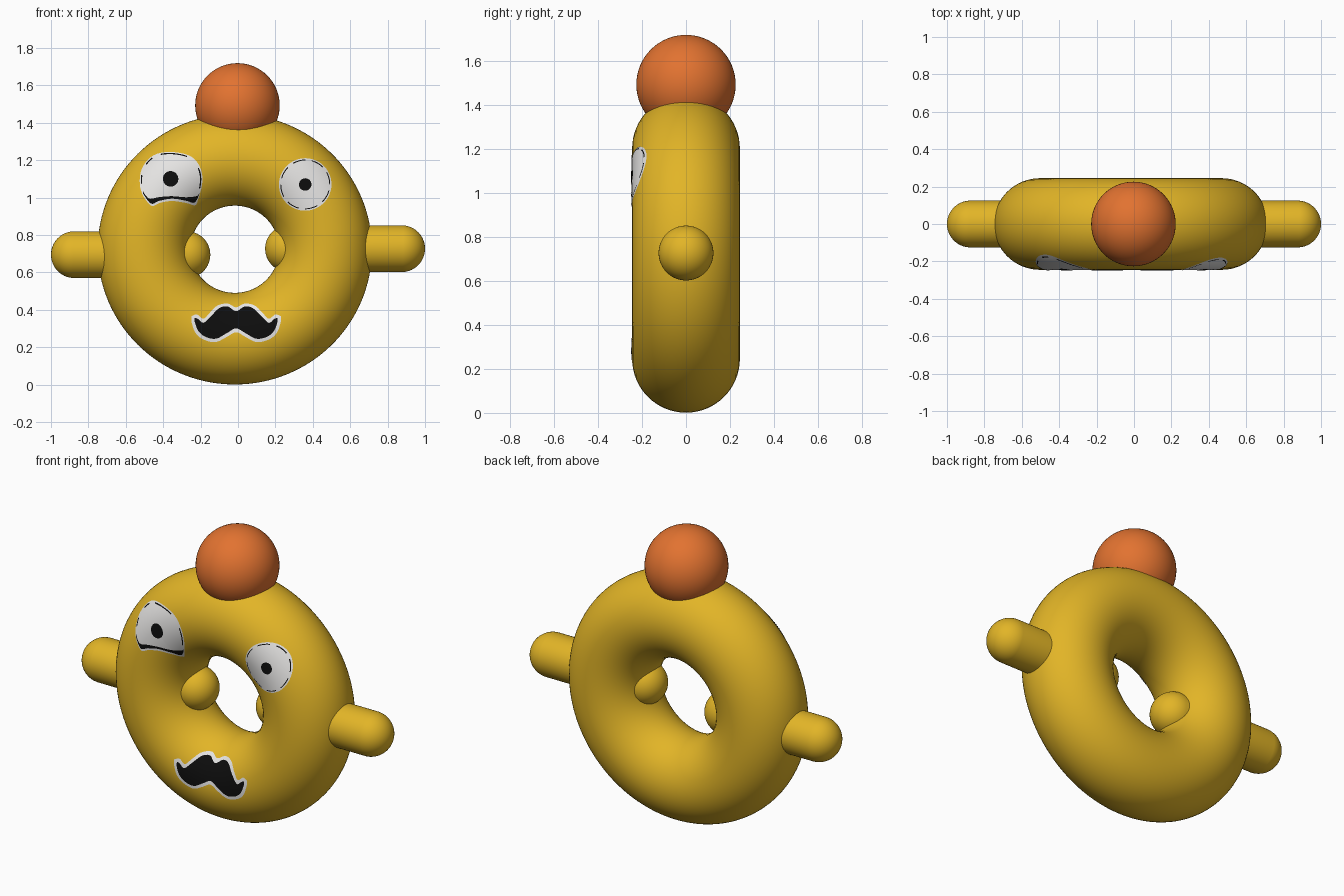
import bpy, bmesh, math
from mathutils import Matrix, Vector

if "Cube" in bpy.data.objects:
    bpy.data.objects.remove(bpy.data.objects["Cube"])

CX, CZ, MAJOR, MINOR, SX = -0.017, 0.724, 0.478, 0.245, 1.014


def material(name, rgb):
    m = bpy.data.materials.new(name)
    m.diffuse_color = (*rgb, 1)
    m.use_nodes = True
    m.node_tree.nodes["Principled BSDF"].inputs["Base Color"].default_value = m.diffuse_color
    return m


YELLOW = material("golden yellow", (0.76, 0.46, 0.02))
ORANGE = material("orange", (0.76, 0.17, 0.03))
WHITE = material("white", (0.82, 0.81, 0.80))
BLACK = material("black", (0.004, 0.004, 0.004))


def finish(name, bm, mat):
    me = bpy.data.meshes.new(name)
    bm.to_mesh(me)
    bm.free()
    me.materials.append(mat)
    for p in me.polygons:
        p.use_smooth = True
    ob = bpy.data.objects.new(name, me)
    bpy.context.collection.objects.link(ob)
    return ob


def on_ring(x, z, off):
    """Point on the front of the ring above (x, z), lifted by off."""
    u, w = (x - CX) / SX, z - CZ
    rho = math.hypot(u, w)
    d = rho - MAJOR
    y = -math.sqrt(max(MINOR ** 2 - d * d, 0))
    n = Vector((d * u / rho, y, d * w / rho)).normalized()
    return Vector((x, y, z)) + n * off


def sheet(name, rows, mat, off):
    """Grid of (x, z) points laid onto the ring as a thin skin."""
    bm = bmesh.new()
    g = [[bm.verts.new(on_ring(x, z, off)) for x, z in r] for r in rows]
    for a, b in zip(g, g[1:]):
        for i in range(len(a) - 1):
            bm.faces.new((a[i], a[i + 1], b[i + 1], b[i]))
    bmesh.ops.remove_doubles(bm, verts=bm.verts, dist=1e-5)
    bm.normal_update()
    bmesh.ops.reverse_faces(bm, faces=[f for f in bm.faces if f.normal.y > 0])
    return finish(name, bm, mat)


def smooth(pts, n=5, closed=False):
    """Smooth curve through the points."""
    P = [Vector(p) for p in pts]
    c, out = len(P), []
    at = (lambda i: P[i % c]) if closed else (lambda i: P[min(max(i, 0), c - 1)])
    for i in range(c if closed else c - 1):
        p0, p1, p2, p3 = (at(i + k) for k in (-1, 0, 1, 2))
        for s in range(n):
            t = s / n
            out.append(0.5 * (2 * p1 + (p2 - p0) * t + (2 * p0 - 5 * p1 + 4 * p2 - p3) * t * t
                              + (3 * p1 - p0 - 3 * p2 + p3) * t ** 3))
    out.append(P[0] if closed else P[-1])
    return out


def blend(a, b, n):
    return [[p.lerp(q, k / n) for p, q in zip(a, b)] for k in range(n + 1)]


def patch(name, outline, centre, mat, off, inner=0.0, outer=1.0):
    """Filled outline, or a band of it, scaled about its centre."""
    c = Vector(centre)
    sheet(name, blend([c + (p - c) * inner for p in outline],
                      [c + (p - c) * outer for p in outline], 8), mat, off)


def circle(cx, cz, r, n=48):
    return [Vector((cx + r * math.cos(2 * math.pi * i / n),
                    cz + r * math.sin(2 * math.pi * i / n))) for i in range(n + 1)]


def strip(name, top, bottom, mat, off):
    sheet(name, blend(smooth(top), smooth(bottom), 6), mat, off)


# Ring body
bm = bmesh.new()
NU, NV = 128, 64
grid = []
for i in range(NU):
    a = 2 * math.pi * i / NU
    row = []
    for j in range(NV):
        b = 2 * math.pi * j / NV
        r = MAJOR + MINOR * math.cos(b)
        row.append(bm.verts.new((CX + SX * r * math.cos(a), MINOR * math.sin(b),
                                 CZ + r * math.sin(a))))
    grid.append(row)
for i in range(NU):
    for j in range(NV):
        k, l = (i + 1) % NU, (j + 1) % NV
        bm.faces.new((grid[i][j], grid[k][j], grid[k][l], grid[i][l]))
bmesh.ops.recalc_face_normals(bm, faces=bm.faces)
finish("ring_body", bm, YELLOW)

# Ball on top
bm = bmesh.new()
bmesh.ops.create_uvsphere(bm, u_segments=64, v_segments=32, radius=0.226)
bmesh.ops.translate(bm, verts=bm.verts, vec=(-0.003, 0, 1.493))
finish("top_ball", bm, ORANGE)

# Arms: capsules that poke through into the hole
for name, x0, x1, z in (("left_arm", -1.0, -0.148, 0.695), ("right_arm", 0.145, 1.0, 0.727)):
    r = 0.125
    bm = bmesh.new()
    bmesh.ops.create_uvsphere(bm, u_segments=48, v_segments=25, radius=r)
    half = (x1 - x0) / 2 - r
    for v in bm.verts:
        v.co.z += math.copysign(half, v.co.z)
    bmesh.ops.transform(bm, verts=bm.verts, matrix=Matrix.Translation(((x0 + x1) / 2, 0, z))
                        @ Matrix.Rotation(math.pi / 2, 4, 'Y'))
    finish(name, bm, YELLOW)

# Left eye with a flattened lower lid
lc = (-0.355, 1.09)
left = smooth([(-0.524, 1.072), (-0.519, 1.136), (-0.487, 1.195), (-0.433, 1.233), (-0.353, 1.243),
               (-0.267, 1.227), (-0.219, 1.19), (-0.193, 1.131), (-0.193, 1.067), (-0.214, 0.992),
               (-0.23, 0.96), (-0.278, 0.972), (-0.353, 0.982), (-0.417, 0.972), (-0.46, 0.955),
               (-0.492, 0.987), (-0.513, 1.024)], 4, True)
patch("left_eye", left, lc, WHITE, 0.002)
patch("left_pupil", circle(-0.36, 1.10, 0.041), (-0.36, 1.10), BLACK, 0.004)
for i, (a, b) in enumerate(((0, 4), (7, 11), (13, 21), (26, 34))):
    patch(f"left_eye_line_{i}", left[a:b], lc, BLACK, 0.004, 0.92, 0.96)
strip("left_lower_lid",
      [(-0.508, 1.035), (-0.475, 0.995), (-0.42, 1.003), (-0.353, 1.008), (-0.28, 1.003),
       (-0.222, 1.01), (-0.207, 1.03)],
      [(-0.506, 1.02), (-0.465, 0.968), (-0.42, 0.983), (-0.353, 0.995), (-0.28, 0.985),
       (-0.235, 0.975), (-0.21, 1.015)], BLACK, 0.004)

# Right eye
rc = (0.359, 1.07)
right = circle(*rc, 0.14)
patch("right_eye", right, rc, WHITE, 0.002)
patch("right_pupil", circle(*rc, 0.033), rc, BLACK, 0.004)
for i in range(8):
    patch(f"right_eye_line_{i}", right[i * 6:i * 6 + 5], rc, BLACK, 0.004, 0.91, 0.945)


# Moustache: black shape with a white border, mirrored about its middle
def mirrored(half):
    m = -0.01
    return [(m - d, z) for d, z in reversed(half[1:])] + [(m + d, z) for d, z in half]


strip("moustache_border",
      mirrored([(0, 0.412), (0.045, 0.432), (0.10, 0.422), (0.14, 0.385), (0.175, 0.352),
                (0.21, 0.375), (0.24, 0.365)]),
      mirrored([(0, 0.28), (0.05, 0.255), (0.10, 0.23), (0.14, 0.23), (0.19, 0.25),
                (0.222, 0.285), (0.24, 0.34)]), WHITE, 0.002)
strip("moustache",
      mirrored([(0, 0.39), (0.045, 0.415), (0.09, 0.407), (0.135, 0.365), (0.175, 0.33),
                (0.203, 0.35), (0.222, 0.357)]),
      mirrored([(0, 0.30), (0.05, 0.275), (0.10, 0.248), (0.14, 0.248), (0.18, 0.265),
                (0.207, 0.295), (0.222, 0.337)]), BLACK, 0.004)
